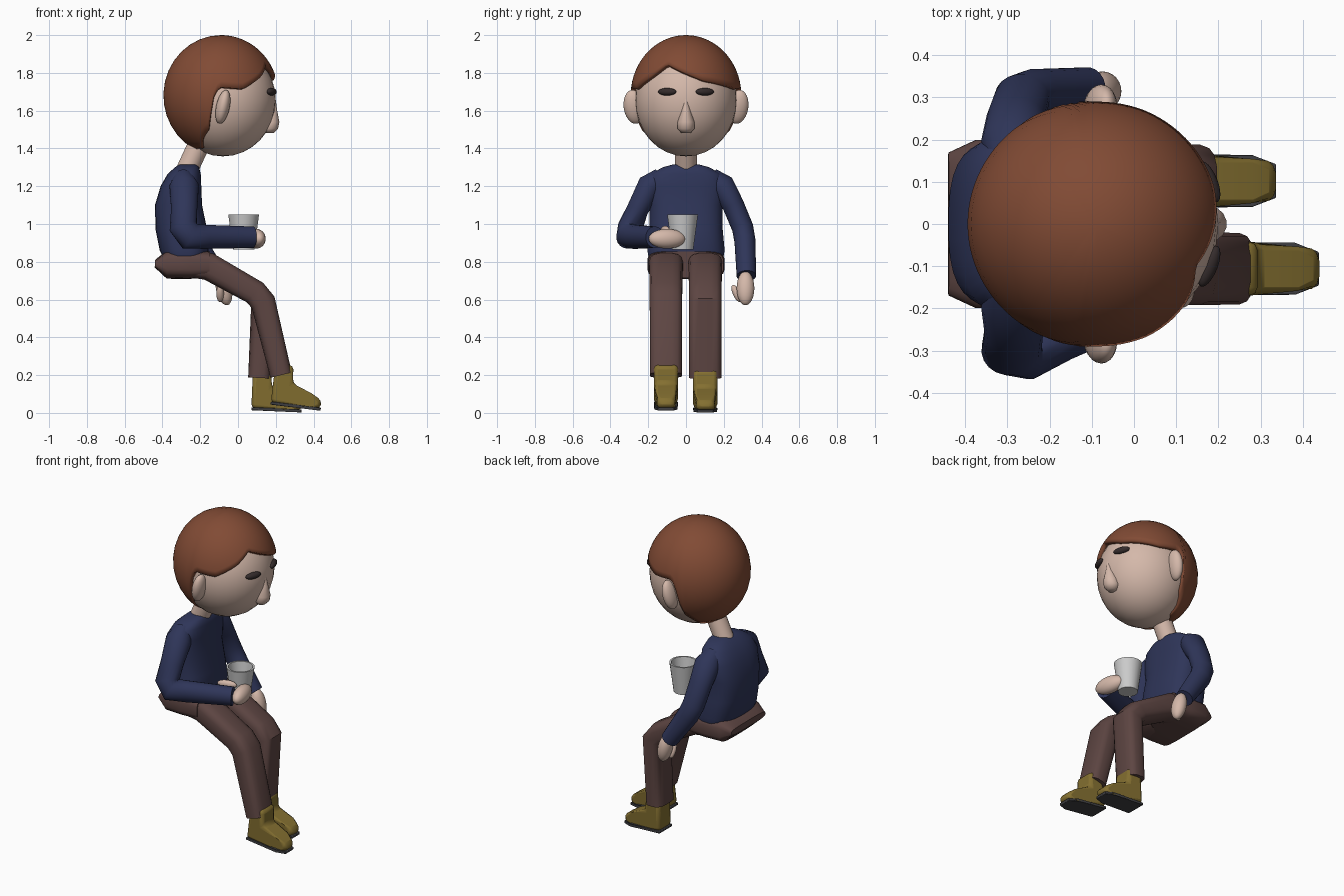
import bpy, bmesh, math
from mathutils import Vector, Matrix, Euler

if "Cube" in bpy.data.objects:
    bpy.data.objects.remove(bpy.data.objects["Cube"])


def material(name, rgb):
    m = bpy.data.materials.new(name)
    m.diffuse_color = (*rgb, 1)
    m.use_nodes = True
    m.node_tree.nodes["Principled BSDF"].inputs["Base Color"].default_value = m.diffuse_color
    return m


SKIN = material("skin", (0.66, 0.48, 0.40))
HAIR = material("hair", (0.22, 0.07, 0.035))
NAVY = material("navy knit", (0.028, 0.036, 0.1))
BROWN = material("brown cloth", (0.11, 0.06, 0.055))
OCHRE = material("ochre leather", (0.23, 0.16, 0.03))
DARK = material("dark rubber", (0.05, 0.05, 0.055))
EYE = material("eye", (0.035, 0.025, 0.025))


def finish(name, bm, mat=None, angle=40):
    bmesh.ops.remove_doubles(bm, verts=bm.verts, dist=1e-5)
    bmesh.ops.recalc_face_normals(bm, faces=bm.faces)
    me = bpy.data.meshes.new(name)
    bm.to_mesh(me)
    bm.free()
    ob = bpy.data.objects.new(name, me)
    bpy.context.collection.objects.link(ob)
    if mat:
        me.materials.append(mat)
    bpy.ops.object.select_all(action='DESELECT')
    ob.select_set(True)
    bpy.context.view_layer.objects.active = ob
    bpy.ops.object.shade_smooth_by_angle(angle=math.radians(angle))
    return ob


def ellipsoid(name, center, radii, mat, rot=(0, 0, 0), seg=24):
    bm = bmesh.new()
    mx = Matrix.LocRotScale(Vector(center), Euler([math.radians(a) for a in rot]), Vector(radii))
    bmesh.ops.create_uvsphere(bm, u_segments=seg, v_segments=seg // 2, radius=1, matrix=mx)
    return finish(name, bm, mat, 60)


def loft(name, pts, radii, mat=None, n=20, power=1.0, level=False, angle=40):
    """Skin superelliptic rings along a path; level keeps the rings horizontal."""
    bm = bmesh.new()
    pts = [Vector(p) for p in pts]
    rings = []
    for i, p in enumerate(pts):
        if level:
            u, v = Vector((0, 1, 0)), Vector((1, 0, 0))
        else:
            a = (p - pts[i - 1]).normalized() if i else Vector()
            b = (pts[i + 1] - p).normalized() if i + 1 < len(pts) else Vector()
            t = (a + b).normalized()
            u = (Vector((0, 1, 0)) - t * t.y).normalized()
            v = t.cross(u)
        ring = []
        for k in range(n):
            w = 2 * math.pi * (k + 0.5) / n
            c, s = math.cos(w), math.sin(w)
            c = math.copysign(abs(c) ** power, c)
            s = math.copysign(abs(s) ** power, s)
            ring.append(bm.verts.new(p + u * c * radii[i][0] + v * s * radii[i][1]))
        rings.append(ring)
    for r, q in zip(rings, rings[1:]):
        for k in range(n):
            bm.faces.new((r[k], r[(k + 1) % n], q[(k + 1) % n], q[k]))
    bm.faces.new(rings[0])
    bm.faces.new(rings[-1])
    return finish(name, bm, mat, angle)


# Head, ears, eyes, nose, neck
ellipsoid("head", (-0.08, 0, 1.655), (0.28, 0.27, 0.297), SKIN, seg=32)
for s in (-1, 1):
    ellipsoid("ear", (-0.08, s * 0.275, 1.62), (0.036, 0.055, 0.092), SKIN, (s * -8, 12, 0))
    ellipsoid("eye", (0.178, s * 0.1, 1.70), (0.02, 0.052, 0.02), EYE, (0, 0, s * 22))
loft("nose", [(0.185, 0, 1.68), (0.178, 0, 1.60), (0.17, 0, 1.54), (0.168, 0, 1.505), (0.165, 0, 1.482)],
     [(0.004, 0.012), (0.026, 0.03), (0.045, 0.05), (0.046, 0.045), (0.025, 0.025)], SKIN, 16, level=True, angle=60)
loft("neck", [(-0.30, 0, 1.22), (-0.18, 0, 1.48)], [(0.058, 0.058)] * 2, SKIN)

# Hair: an ellipsoid cap whose lower edge height varies with the direction (degrees, z)
EDGE = [(-180, 1.395), (-128, 1.40), (-104, 1.50), (-97, 1.68), (-92, 1.725), (-67, 1.715), (-43, 1.78),
        (-24, 1.85), (0, 1.80), (20, 1.76), (32, 1.75), (67, 1.715), (92, 1.725), (97, 1.68),
        (104, 1.50), (128, 1.40), (180, 1.395)]


def edge_z(d):
    for (a, za), (b, zb) in zip(EDGE, EDGE[1:]):
        if a <= d <= b:
            return za + (zb - za) * (d - a) / (b - a)


bm = bmesh.new()
rows, cols = 14, 96
grid = []
for i in range(cols):
    d = -180 + 360 * i / cols
    end = math.acos((edge_z(d) - 1.68) / 0.32)
    ph = math.radians(d)
    grid.append([bm.verts.new((-0.09 + 0.305 * math.sin(th) * math.cos(ph),
                               0.293 * math.sin(th) * math.sin(ph),
                               1.68 + 0.32 * math.cos(th)))
                 for th in (end * j / rows for j in range(rows + 1))])
for i in range(cols):
    a, b = grid[i], grid[(i + 1) % cols]
    for j in range(rows):
        bm.faces.new((a[j], a[j + 1], b[j + 1], b[j]))
hair = finish("hair", bm, HAIR, 60)
mod = hair.modifiers.new("thickness", 'SOLIDIFY')
mod.thickness, mod.offset = 0.03, -1

# Sweater body and sleeves
loft("sweater", [(-0.28, 0, 0.83), (-0.285, 0, 0.86), (-0.30, 0, 0.97), (-0.315, 0, 1.1), (-0.302, 0, 1.2),
                 (-0.285, 0, 1.265), (-0.27, 0, 1.3), (-0.265, 0, 1.315)],
     [(0.2, 0.12), (0.205, 0.13), (0.195, 0.137), (0.195, 0.125), (0.21, 0.108),
      (0.185, 0.088), (0.125, 0.064), (0.07, 0.045)], NAVY, 32, 0.72, True, 60)
loft("left_sleeve", [(-0.29, 0.13, 1.25), (-0.285, 0.19, 1.2), (-0.28, 0.25, 1.1), (-0.265, 0.30, 0.98),
                     (-0.235, 0.312, 0.91), (-0.11, 0.32, 0.725)],
     [(0.05, 0.05), (0.07, 0.078), (0.058, 0.07), (0.057, 0.067), (0.056, 0.065), (0.052, 0.052)],
     NAVY, angle=60)
loft("right_sleeve", [(-0.29, -0.13, 1.25), (-0.285, -0.19, 1.2), (-0.285, -0.255, 1.08), (-0.29, -0.295, 0.985),
                      (-0.255, -0.30, 0.935), (-0.17, -0.265, 0.932), (0.08, -0.165, 0.93)],
     [(0.05, 0.05), (0.07, 0.078), (0.058, 0.07), (0.066, 0.075), (0.07, 0.075), (0.06, 0.064), (0.052, 0.057)],
     NAVY, angle=60)

# Hands
ellipsoid("left_hand", (-0.075, 0.315, 0.66), (0.042, 0.047, 0.092), SKIN, (0, -12, 0))
ellipsoid("left_thumb", (-0.095, 0.268, 0.632), (0.02, 0.02, 0.05), SKIN, (25, 0, 0))
ellipsoid("right_hand", (0.098, -0.1, 0.922), (0.045, 0.1, 0.052), SKIN, (0, 0, 12))
ellipsoid("right_thumb", (0.0, -0.11, 0.965), (0.06, 0.02, 0.025), SKIN, (0, 0, 15))

# Cup, open at the top
loft("cup", [(0.03, -0.018, z) for z in (0.865, 1.05, 1.05, 0.885)],
     [(r, r) for r in (0.057, 0.082, 0.071, 0.049)], None, 24, level=True)

# Trousers
loft("trouser_seat", [(-0.44, 0, 0.79), (-0.375, 0, 0.787), (-0.26, 0, 0.787), (-0.15, 0, 0.785)],
     [(0.17, 0.02), (0.2, 0.077), (0.205, 0.078), (0.2, 0.07)], BROWN, 24, 0.5)
ANKLES = (("right", -0.106, 0.228, 0.2), ("left", 0.102, 0.112, 0.185))
for side, y, ax, az in ANKLES:
    loft(side + "_trouser_leg", [(-0.24, y, 0.785), (-0.155, y, 0.775), (-0.04, y, 0.71), (0.09, y, 0.637),
                                 (0.133, y, 0.585), (ax, y, az)],
         [(0.09, 0.07), (0.09, 0.074), (0.088, 0.07), (0.087, 0.068), (0.087, 0.068), (0.086, 0.059)],
         BROWN, 16, 0.6)


# Boots: side profile extruded across the foot, toe narrowed, edges rounded
def slab(name, profile, x, y, z, tilt, mat, bevel):
    bm = bmesh.new()
    face = bm.faces.new([bm.verts.new((px, -0.064, pz)) for px, pz in profile])
    ext = bmesh.ops.extrude_face_region(bm, geom=[face])
    for v in ext["geom"]:
        if isinstance(v, bmesh.types.BMVert):
            v.co.y = 0.064
    for v in bm.verts:
        if v.co.x > 0.24:
            v.co.y *= 0.62
    ob = finish(name, bm, mat, 50)
    ob.location = (x, y, z)
    ob.rotation_euler.y = math.radians(tilt)
    mod = ob.modifiers.new("rounding", 'BEVEL')
    mod.width, mod.segments, mod.limit_method = bevel, 2, 'ANGLE'
    mod.angle_limit = math.radians(35)


BOOT = [(0, 0.012), (0.21, 0.012), (0.265, 0.012), (0.265, 0.055), (0.21, 0.085), (0.105, 0.125),
        (0.095, 0.22), (0, 0.22)]
SOLE = [(0, 0), (0.21, 0), (0.267, 0), (0.267, 0.016), (0.21, 0.016), (0, 0.016)]
for side, x, y, z, tilt in (("right", 0.172, -0.106, 0.044, 7), ("left", 0.07, 0.102, 0.014, 2.5)):
    slab(side + "_boot", BOOT, x, y, z, tilt, OCHRE, 0.02)
    slab(side + "_sole", SOLE, x, y, z, tilt, DARK, 0.004)
